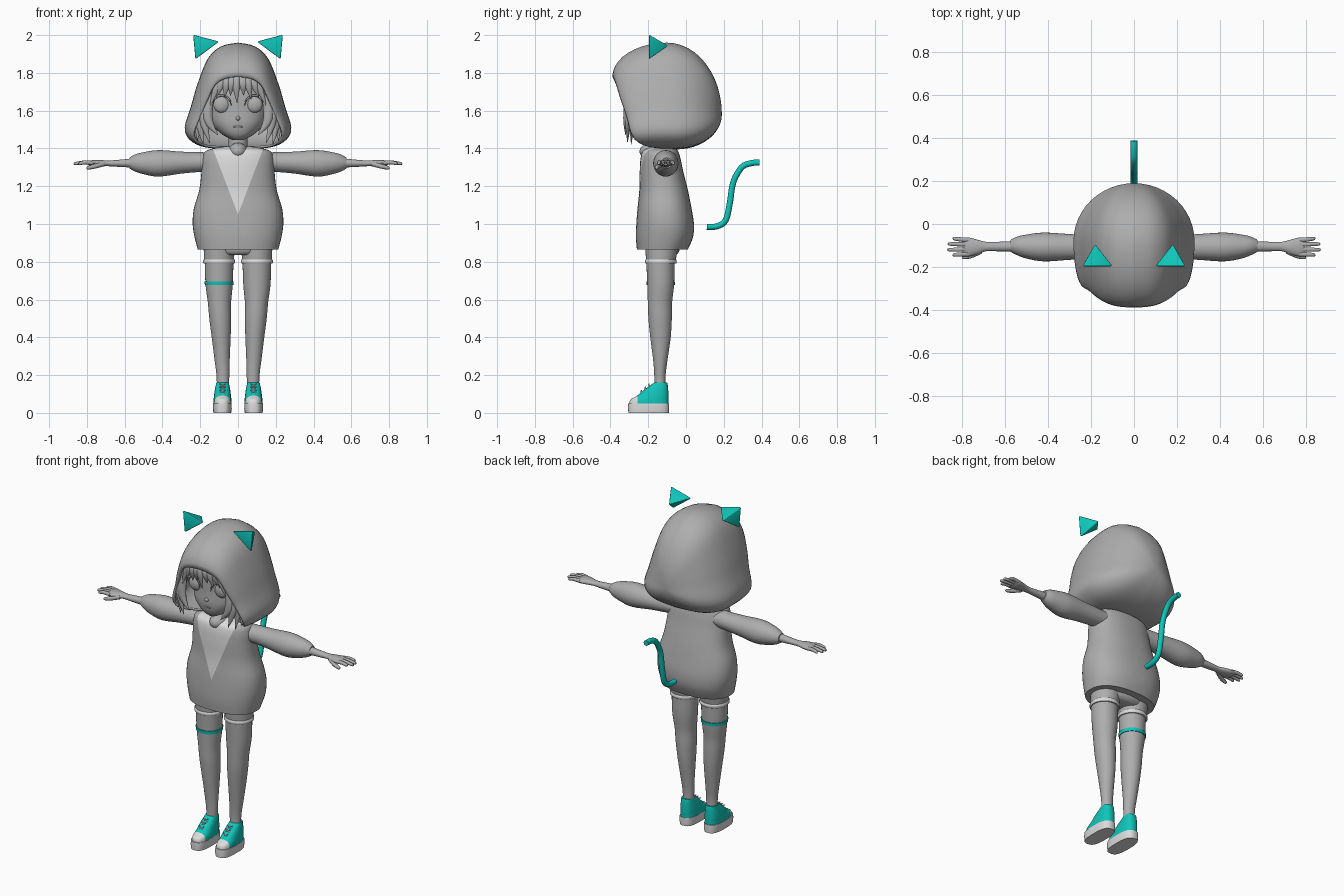
import bpy, bmesh, math
from mathutils import Vector

if "Cube" in bpy.data.objects:
    bpy.data.objects.remove(bpy.data.objects["Cube"])


def material(name, rgb):
    m = bpy.data.materials.new(name)
    m.diffuse_color = (*rgb, 1)
    m.use_nodes = True
    m.node_tree.nodes["Principled BSDF"].inputs["Base Color"].default_value = m.diffuse_color
    return m


GREY = material("mid grey", (0.42, 0.42, 0.42))
LIGHT = material("light grey", (0.72, 0.72, 0.72))
TEAL = material("teal", (0.005, 0.56, 0.49))


def smooth(rows, n):
    """Catmull-Rom resampling of a list of tuples."""
    out = []
    for i in range(len(rows) - 1):
        a, b, c, d = rows[max(i - 1, 0)], rows[i], rows[i + 1], rows[min(i + 2, len(rows) - 1)]
        for k in range(n):
            t = k / n
            out.append(tuple(0.5 * (2 * q + (r - p) * t + (2 * p - 5 * q + 4 * r - s) * t * t
                                    + (3 * q - p - 3 * r + s) * t ** 3)
                             for p, q, r, s in zip(a, b, c, d)))
    return out + [tuple(rows[-1])]


def finish(bm, name, mats):
    bmesh.ops.recalc_face_normals(bm, faces=bm.faces[:])
    me = bpy.data.meshes.new(name)
    bm.to_mesh(me)
    bm.free()
    for m in mats:
        me.materials.append(m)
    ob = bpy.data.objects.new(name, me)
    bpy.context.collection.objects.link(ob)
    return ob


def skin(rings, caps=(True, True)):
    """Bridge closed rings of points into a bmesh."""
    bm = bmesh.new()
    vs = [[bm.verts.new(p) for p in r] for r in rings]
    n = len(rings[0])
    for a, b in zip(vs, vs[1:]):
        for i in range(n):
            bm.faces.new((a[i], a[(i + 1) % n], b[(i + 1) % n], b[i]))
    if caps[0]:
        bm.faces.new(vs[0])
    if caps[1]:
        bm.faces.new(vs[-1])
    return bm


def unit(seg, p):
    pts = []
    for i in range(seg):
        a = 2 * math.pi * i / seg
        c, s = math.cos(a), math.sin(a)
        pts.append((math.copysign(abs(c) ** (2 / p), c), math.copysign(abs(s) ** (2 / p), s)))
    return pts


def loft(rows, axis="Z", seg=32, p=2, n=4, sx=1):
    """rows: (position on axis, centre a, centre b, radius a, radius b)."""
    rings = []
    for t, a, b, ra, rb in smooth(rows, n):
        ring = [(a + ra * c, b + rb * s) for c, s in unit(seg, p)]
        rings.append([(sx * u, v, t) if axis == "Z" else (sx * t, u, v) for u, v in ring])
    return skin(rings)


def tube(name, pts, radii, mat, sx=1, n=4, seg=10, flat=1.0):
    rows = smooth([(*p, r) for p, r in zip(pts, radii)], n)
    cs = [Vector((sx * r[0], r[1], r[2])) for r in rows]
    rings = []
    for i, c in enumerate(cs):
        t = (cs[min(i + 1, len(cs) - 1)] - cs[max(i - 1, 0)]).normalized()
        ref = Vector((0, 1, 0)) if abs(t.y) < 0.75 and abs(pts[0][0] - pts[-1][0]) > 1e-6 else Vector((1, 0, 0))
        u = t.cross(ref).normalized()
        v = t.cross(u)
        r = max(rows[i][3], 0.0008)
        rings.append([c + u * r * a + v * r * flat * b for a, b in unit(seg, 2)])
    return finish(skin(rings), name, [mat])


def ball(name, loc, size, mat):
    bm = bmesh.new()
    bmesh.ops.create_uvsphere(bm, u_segments=24, v_segments=16, radius=1)
    for v in bm.verts:
        v.co = Vector(loc) + Vector([a * b for a, b in zip(v.co, size)])
    return finish(bm, name, [mat])


# Hood: meridians run from the opening edge over the outline to a pole at the back
edge = smooth([(0, -.39, 1.78), (.07, -.385, 1.77), (.125, -.37, 1.735), (.165, -.345, 1.655), (.2, -.315, 1.57),
               (.235, -.29, 1.48), (.215, -.25, 1.43), (.15, -.18, 1.405), (0, -.1, 1.40)], 4)
rim = smooth([(0, -.1, 1.96), (.09, -.1, 1.94), (.16, -.1, 1.875), (.215, -.1, 1.74), (.25, -.09, 1.62),
              (.282, -.08, 1.51), (.255, -.07, 1.445), (.17, -.06, 1.405), (0, -.05, 1.395)], 4)


def loop(half):
    return half + [(-x, y, z) for x, y, z in half[-2:0:-1]]


edge, rim = loop(edge), loop(rim)
rings = []
for k in range(10):
    t = math.pi / 2 * (1 - k / 10)
    s, c = math.sin(t), math.cos(t)
    rings.append([(e[0] + (o[0] - e[0]) * c, o[1] + (e[1] - o[1]) * s, e[2] + (o[2] - e[2]) * c)
                  for e, o in zip(edge, rim)])
for k in range(12):
    t = math.pi / 2 * k / 12
    s, c = math.sin(t), math.cos(t)
    rings.append([(o[0] * c, o[1] + (.19 - o[1]) * s, 1.58 + (o[2] - 1.58) * c) for o in rim])
bm = skin(rings, (False, False))
pole = bm.verts.new((0, .19, 1.58))
bm.verts.ensure_lookup_table()
n = len(rim)
last = [bm.verts[len(rings) * n - n + i] for i in range(n)]
for i in range(n):
    bm.faces.new((last[i], last[(i + 1) % n], pole))
hood = finish(bm, "hood", [GREY])
mod = hood.modifiers.new("thickness", "SOLIDIFY")
mod.thickness = 0.012
mod.offset = -1

# Head, neck, nose, mouth and eyes
head = [(1.445, .03, -.265, -.16), (1.475, .085, -.292, -.1), (1.53, .14, -.305, -.02), (1.6, .165, -.303, .05),
        (1.7, .17, -.3, .07), (1.8, .14, -.27, .04), (1.87, .05, -.2, -.03)]
finish(loft([(z, 0, (f + b) / 2, r, (b - f) / 2) for z, r, f, b in head], p=2.3), "head", [GREY])
finish(loft([(1.34, 0, -.13, .06, .05), (1.4, 0, -.13, .05, .048), (1.48, 0, -.13, .05, .048)]), "neck", [GREY])
ball("neckline_skin", (0, -.18, 1.385), (.05, .066, .045), GREY)
ball("nose", (0, -.303, 1.56), (.012, .012, .012), GREY)
ball("mouth", (0, -.298, 1.515), (.03, .008, .006), GREY)
for sx, side in ((1, "left"), (-1, "right")):
    ball("eye_" + side, (sx * .087, -.285, 1.632), (.043, .022, .043), GREY)
    arc = [(.087 + .05 * math.cos(a), -.303 + .015 * math.cos(a), 1.632 + .048 * math.sin(a))
           for a in [math.radians(d) for d in (-10, 30, 70, 110, 150, 185)]]
    tube("eyelash_" + side, arc, [.002, .006, .006, .005, .004, .002], GREY, sx)

# Fringe and side locks
for i, (x0, x1, z1) in enumerate([(-.1, -.15, 1.62), (-.085, -.115, 1.67), (-.06, -.07, 1.67), (-.035, -.04, 1.68),
                                  (-.01, -.005, 1.64), (.025, .03, 1.68), (.05, .07, 1.66), (.08, .11, 1.67),
                                  (.1, .15, 1.62)]):
    y = -.35 + .6 * x1 * x1
    tube("fringe_%d" % i, [(x0 * .7, y + .07, 1.82), (x0, y, 1.755), (x1, y + .01, z1)],
         [.03, .026, .001], GREY, flat=.6)
for sx, side in ((1, "left"), (-1, "right")):
    for i, (x0, x1, x2, y, z) in enumerate([(.145, .16, .105, -.31, 1.47), (.155, .18, .15, -.3, 1.43),
                                            (.165, .2, .185, -.28, 1.42), (.165, .205, .215, -.26, 1.44)]):
        tube("side_lock_%d_%s" % (i, side), [(x0, y, 1.72), (x1, y - .005, 1.56), (x2, y - .01, z)],
             [.022, .026, .001], GREY, sx, flat=.7)

# Jacket with the V-shaped shirt opening cut into its front
jacket = [(.865, .213, -.26, .01), (.93, .23, -.265, .037), (1.0, .24, -.263, .042), (1.08, .234, -.257, .03),
          (1.18, .205, -.247, .01), (1.28, .193, -.245, -.015), (1.35, .187, -.24, -.03), (1.39, .165, -.225, -.045),
          (1.41, .07, -.18, -.08)]
bm = loft([(z, 0, (f + b) / 2, r, (b - f) / 2) for z, r, f, b in jacket], seg=48, p=2.35)
for s in (1, -1):
    bmesh.ops.bisect_plane(bm, geom=bm.verts[:] + bm.edges[:] + bm.faces[:], dist=1e-5,
                           plane_co=(0, 0, 1.05), plane_no=Vector((s * .34, 0, -.13)).normalized())
for f in bm.faces:
    c = f.calc_center_median()
    if c.y < -.14 and abs(c.x) < (c.z - 1.05) * .13 / .34:
        f.material_index = 1
finish(bm, "jacket", [GREY, LIGHT])

# Tail
tube("tail", [(0, .11, .985), (0, .165, .988), (0, .21, 1.02), (0, .232, 1.11), (0, .25, 1.22), (0, .295, 1.3),
              (0, .345, 1.322), (0, .388, 1.325)], [.016] * 8, TEAL, seg=14)

# Hips
finish(loft([(.835, 0, -.125, .12, .07), (.86, 0, -.125, .165, .09), (.95, 0, -.12, .18, .1)]), "shorts_hips", [GREY])

for sx, side in ((1, "left"), (-1, "right")):
    # Ears
    bm = bmesh.new()
    v = [bm.verts.new((sx * x, y, z)) for x, y, z in
         [(.24, -.197, 2.005), (.228, -.197, 1.868), (.095, -.197, 1.967), (.18, -.09, 1.943)]]
    for f in ((0, 1, 2), (0, 1, 3), (1, 2, 3), (2, 0, 3)):
        bm.faces.new([v[i] for i in f])
    bmesh.ops.bevel(bm, geom=bm.edges[:], offset=.007, segments=3, profile=.5, affect="EDGES")
    finish(bm, "ear_" + side, [TEAL])

    # Sleeve, forearm and palm
    finish(loft([(.14, -.115, 1.33, .06, .05), (.2, -.108, 1.328, .055, .052), (.3, -.107, 1.325, .06, .058),
                 (.42, -.107, 1.321, .067, .07), (.5, -.105, 1.322, .056, .058), (.545, -.102, 1.323, .043, .045),
                 (.575, -.102, 1.323, .028, .028)], "X", sx=sx), "sleeve_" + side, [GREY])
    finish(loft([(.56, -.105, 1.323, .024, .024), (.64, -.105, 1.321, .022, .018), (.69, -.105, 1.321, .022, .015),
                 (.73, -.107, 1.322, .034, .017), (.77, -.107, 1.322, .044, .016), (.795, -.107, 1.322, .04, .01)],
                "X", 20, sx=sx), "hand_" + side, [GREY])
    # Fingers and thumb
    for i, (y, x, dy) in enumerate([(-.14, .845, -.004), (-.118, .868, -.002), (-.096, .866, .003), (-.075, .845, .007)]):
        tube("finger_%d_%s" % (i, side), [(.77, y, 1.323), (.81, y + dy / 2, 1.326), (x - .006, y + dy, 1.32),
                                          (x, y + dy, 1.32)], [.011, .0105, .008, .002], GREY, sx)
    tube("thumb_" + side, [(.715, -.125, 1.318), (.76, -.148, 1.305), (.795, -.155, 1.297), (.802, -.155, 1.296)],
         [.014, .012, .009, .002], GREY, sx)

    # Leg, shorts leg and cuff
    finish(loft([(.13, .08, -.138, .032, .03), (.2, .08, -.138, .034, .03), (.28, .084, -.136, .04, .038),
                 (.4, .089, -.135, .05, .054), (.5, .094, -.137, .058, .062), (.58, .098, -.138, .061, .064),
                 (.68, .1, -.134, .072, .071), (.8, .1, -.135, .076, .075), (.9, .1, -.135, .078, .08)],
                sx=sx), "leg_" + side, [GREY])
    finish(loft([(.805, .1, -.133, .079, .078), (.9, .1, -.128, .083, .09)], sx=sx, n=1), "shorts_leg_" + side, [GREY])
    finish(loft([(.79, .1, -.133, .081, .08), (.795, .1, -.133, .085, .084), (.808, .1, -.133, .085, .084),
                 (.813, .1, -.133, .081, .08)], sx=sx, n=1), "shorts_cuff_" + side, [LIGHT])

    # Shoe: sole, upper with pale toe cap, laces
    finish(loft([(0, .083, -.198, .047, .107), (.025, .083, -.198, .05, .109), (.05, .083, -.198, .049, .108)],
                p=2.8, n=1, sx=sx), "shoe_sole_" + side, [LIGHT])
    upper = [(.045, .048, -.301, -.093), (.07, .047, -.294, -.093), (.09, .045, -.26, -.093),
             (.12, .041, -.225, -.094), (.145, .036, -.19, -.096), (.16, .033, -.168, -.1)]
    bm = loft([(z, .082, (f + b) / 2, r, (b - f) / 2) for z, r, f, b in upper], p=2.5, n=3, sx=sx)
    bmesh.ops.bisect_plane(bm, geom=bm.verts[:] + bm.edges[:] + bm.faces[:], dist=1e-5,
                           plane_co=(0, -.258, 0), plane_no=(0, 1, 0))
    for f in bm.faces:
        f.material_index = int(f.calc_center_median().y < -.258)
    finish(bm, "shoe_upper_" + side, [TEAL, LIGHT])
    for i, (y, z) in enumerate([(-.236, .112), (-.215, .13), (-.195, .145)]):
        for k, d in enumerate((-1, 1)):
            tube("lace_%d_%d_%s" % (i, k, side), [(.067, y, z - d * .008), (.082, y - .002, z), (.097, y, z + d * .008)],
                 [.003] * 3, LIGHT, sx, n=2, seg=6)

# Band on the right thigh
finish(loft([(.676, .1, -.134, .0755, .0745), (.696, .1, -.134, .0775, .0765)], sx=-1, n=1), "thigh_band", [TEAL])

# Smooth shading with crisp edges
for ob in bpy.context.collection.objects:
    ob.select_set(True)
    bpy.context.view_layer.objects.active = ob
bpy.ops.object.shade_smooth_by_angle(angle=math.radians(40))
